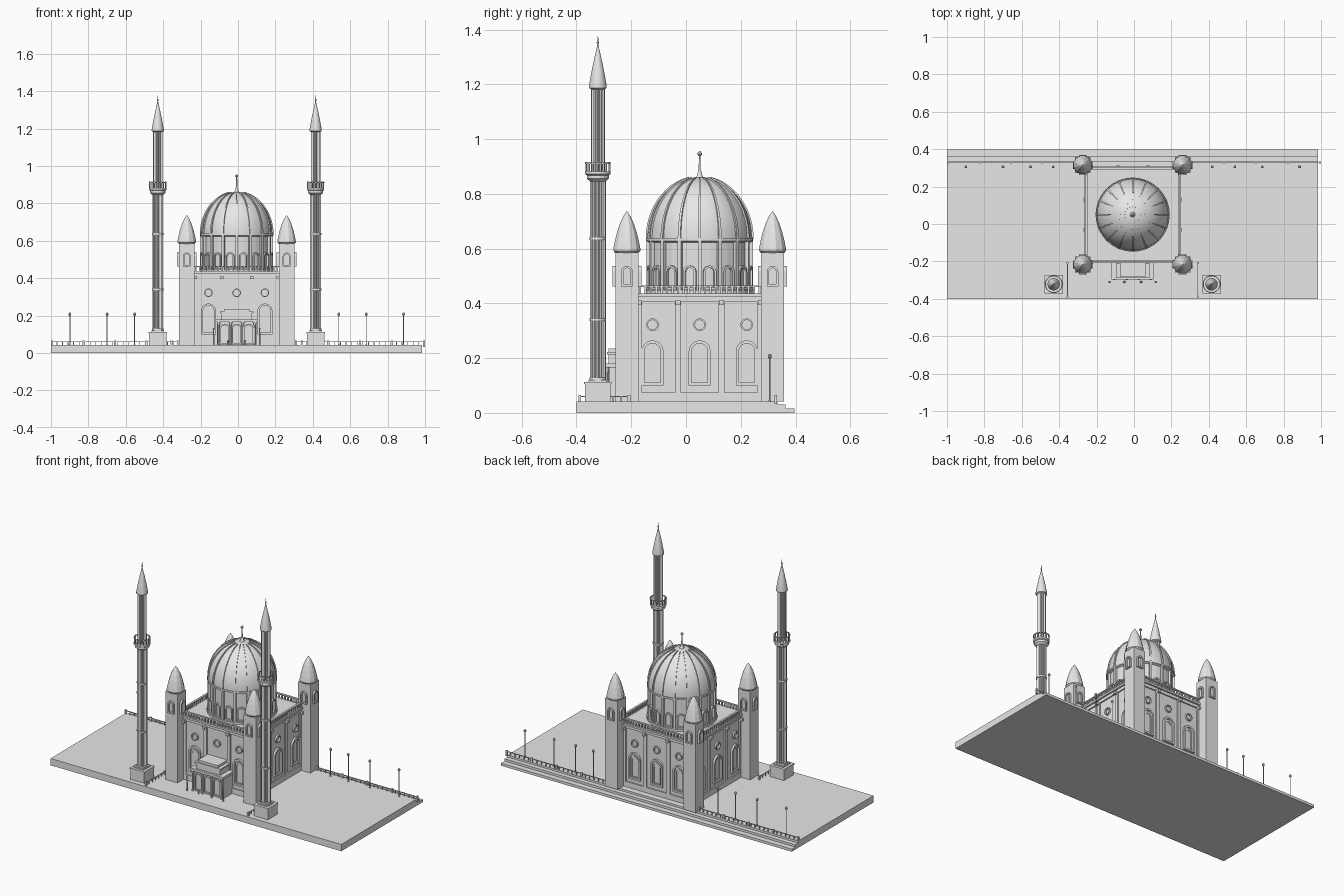
import bpy, bmesh, math
from mathutils import Matrix, Vector

if "Cube" in bpy.data.objects:
    bpy.data.objects.remove(bpy.data.objects["Cube"])

stone = bpy.data.materials.new("pale_grey_stone")
stone.use_nodes = True
GREY = (0.8, 0.8, 0.8, 1)
stone.diffuse_color = GREY
stone.node_tree.nodes["Principled BSDF"].inputs["Base Color"].default_value = GREY

CX, CY, GROUND, ROOF = -0.007, 0.05, 0.042, 0.436
CENTRE = Matrix.Translation((CX, CY, 0))
I = Matrix.Identity(4)


def turn(angle, base=CENTRE):
    return base @ Matrix.Rotation(angle, 4, 'Z')


def box(bm, x0, x1, y0, y1, z0, z1, m=I):
    size = Matrix.Diagonal((x1 - x0, y1 - y0, z1 - z0, 1))
    mid = Matrix.Translation(((x0 + x1) / 2, (y0 + y1) / 2, (z0 + z1) / 2))
    bmesh.ops.create_cube(bm, size=1, matrix=m @ mid @ size)


def bridge(bm, rings, loop=False):
    """Join rings of vertices with quads; close the ends unless looped."""
    n = len(rings[0])
    pairs = list(zip(rings, rings[1:] + rings[:1])) if loop else list(zip(rings, rings[1:]))
    for a, b in pairs:
        for i in range(n):
            j = (i + 1) % n
            bm.faces.new((a[i], a[j], b[j], b[i]))
    if not loop:
        bm.faces.new(rings[0])
        bm.faces.new(rings[-1])


def lathe(bm, profile, n, m=I, flute=1.0):
    """Solid of revolution; flute < 1 pulls every second side point inward."""
    rings = []
    for r, z in profile:
        ring = []
        for i in range(n):
            a = math.tau * (i + 0.5) / n
            q = r * (flute if i % 2 else 1)
            ring.append(bm.verts.new(m @ Vector((q * math.cos(a), q * math.sin(a), z))))
        rings.append(ring)
    bridge(bm, rings)


def outline(w, h, steps=10):
    r = w / 2
    arc = [(r * math.cos(math.pi * i / steps), h - r + r * math.sin(math.pi * i / steps))
           for i in range(steps + 1)]
    return [(r, 0)] + arc + [(-r, 0)]


def circle(r, n=20):
    return [(r * math.cos(math.tau * i / n), r * math.sin(math.tau * i / n)) for i in range(n)]


def frame(bm, outer, inner, x, y, z, depth, m):
    """Raised moulding between two outlines, facing -y of the matrix."""
    spots = ((outer, y), (outer, y - depth), (inner, y - depth), (inner, y))
    rings = [[bm.verts.new(m @ Vector((x + u, d, z + v))) for u, v in shape] for shape, d in spots]
    bridge(bm, rings, loop=True)


def arch(bm, w, h, t, x, y, z, depth, m):
    inner = [(u, v + (t if v == 0 else 0)) for u, v in outline(w - 2 * t, h - t)]
    frame(bm, outline(w, h), inner, x, y, z, depth, m)


def finish(name, bm, smooth=False):
    bmesh.ops.recalc_face_normals(bm, faces=bm.faces)
    mesh = bpy.data.meshes.new(name)
    bm.to_mesh(mesh)
    bm.free()
    mesh.materials.append(stone)
    ob = bpy.data.objects.new(name, mesh)
    bpy.context.collection.objects.link(ob)
    if smooth:
        bpy.ops.object.select_all(action='DESELECT')
        ob.select_set(True)
        bpy.context.view_layer.objects.active = ob
        bpy.ops.object.shade_smooth_by_angle(angle=math.radians(35))


def spread(a, b, step):
    n = max(1, round((b - a) / step))
    return [a + (b - a) * i / n for i in range(n + 1)]


# Terrace with steps down at the back
bm = bmesh.new()
for y0, y1, top in ((-0.4, 0.335, GROUND), (0.335, 0.363, 0.03), (0.363, 0.397, 0.016)):
    box(bm, -1, 0.985, y0, y1, 0, top)
finish("terrace", bm)

# Hall walls: core, bands, pilasters, windows
bm = bmesh.new()
box(bm, -0.24, 0.24, -0.24, 0.24, GROUND, ROOF, CENTRE)
box(bm, -0.258, 0.258, -0.258, 0.258, 0.424, ROOF, CENTRE)
for k in range(4):
    m = turn(k * math.pi / 2)
    box(bm, -0.24, 0.24, -0.248, -0.23, GROUND, 0.075, m)
    box(bm, -0.24, 0.24, -0.248, -0.23, 0.405, 0.43, m)
    for x in (-0.222, -0.08, 0.08, 0.222):
        box(bm, x - 0.011, x + 0.011, -0.248, -0.23, 0.07, 0.41, m)
        box(bm, x - 0.009, x + 0.009, -0.264, -0.23, 0.395, 0.412, m)
    side = 0.172 if k % 2 else 0.151
    for x in (-side, 0, side):
        frame(bm, circle(0.023), circle(0.017), x, -0.238, 0.322, 0.012, m)
        if k or x:
            arch(bm, 0.08, 0.165, 0.011, x, -0.238, 0.1, 0.014, m)
            arch(bm, 0.046, 0.13, 0.005, x, -0.238, 0.112, 0.006, m)
finish("hall_walls", bm)

# Roof balustrade
bm = bmesh.new()
for k in range(4):
    m = turn(k * math.pi / 2)
    box(bm, -0.225, 0.225, -0.254, -0.242, 0.459, 0.466, m)
    for x in spread(-0.218, 0.218, 0.02):
        box(bm, x - 0.004, x + 0.004, -0.252, -0.244, ROOF, 0.46, m)
finish("roof_balustrade", bm)

# Corner towers with pointed caps
towers, caps = bmesh.new(), bmesh.new()
cap = [(0.042, 0.582), (0.051, 0.592), (0.051, 0.6), (0.046, 0.625), (0.038, 0.657),
       (0.027, 0.69), (0.014, 0.718), (0.002, 0.736)]
for sx in (-1, 1):
    for sy in (-1, 1):
        spot = CENTRE @ Matrix.Translation((sx * 0.267, sy * 0.266, 0))
        box(towers, -0.042, 0.042, -0.042, 0.042, GROUND, 0.585, spot)
        for k in range(4):
            arch(towers, 0.042, 0.075, 0.008, 0, -0.041, 0.462, 0.012, turn(k * math.pi / 2, spot))
        lathe(caps, cap, 12, spot)
finish("corner_towers", towers)
finish("tower_caps", caps)

# Drum with arched windows and columns
bm = bmesh.new()
lathe(bm, [(0.198, ROOF), (0.198, 0.448), (0.182, 0.448), (0.182, 0.622), (0.196, 0.628),
           (0.196, 0.638), (0.18, 0.638)], 48, CENTRE)
for i in range(16):
    m = turn(math.tau * i / 16)
    box(bm, -0.007, 0.007, -0.195, -0.17, 0.445, 0.632, m)
    arch(bm, 0.048, 0.088, 0.008, 0, -0.175, 0.45, 0.018, turn(math.tau * (i + 0.5) / 16))
finish("dome_drum", bm)

# Dome, ribs and finial
DR, DZ, DH = 0.191, 0.636, 0.225
bm = bmesh.new()
lathe(bm, [(max(0.002, DR * math.cos(a)), DZ + DH * math.sin(a))
           for a in spread(0, math.pi / 2, 0.1)], 48, CENTRE)
finish("dome", bm, True)
bm = bmesh.new()
for i in range(16):
    m = turn(math.tau * i / 16)
    rings = []
    for a in spread(0, 1.35, 0.11):
        w = 0.0055 * (1 - a / 2)
        ring = [(x, -(DR + d) * math.cos(a), DZ + (DH + d) * math.sin(a))
                for x, d in ((-w, -0.004), (w, -0.004), (w, 0.006), (-w, 0.006))]
        rings.append([bm.verts.new(m @ Vector(p)) for p in ring])
    bridge(bm, rings)
finish("dome_ribs", bm)
bm = bmesh.new()
lathe(bm, [(0.016, 0.856), (0.01, 0.868), (0.004, 0.89), (0.003, 0.938), (0.008, 0.943),
           (0.008, 0.95), (0.002, 0.956)], 12, CENTRE)
finish("dome_finial", bm, True)

# Entrance porch with three arches
bm = bmesh.new()
box(bm, -0.105, 0.105, -0.33, -0.24, GROUND, 0.165, CENTRE)
box(bm, -0.112, 0.112, -0.346, -0.24, 0.165, 0.18, CENTRE)
box(bm, -0.083, 0.083, -0.333, -0.24, 0.18, 0.214, CENTRE)
box(bm, -0.089, 0.089, -0.339, -0.24, 0.214, 0.222, CENTRE)
box(bm, -0.068, 0.068, -0.333, -0.24, 0.222, 0.236, CENTRE)
for x in (-0.064, 0, 0.064):
    arch(bm, 0.058, 0.112, 0.008, x, -0.328, 0.045, 0.012, CENTRE)
for x in (-0.097, -0.032, 0.032, 0.097):
    lathe(bm, [(0.008, GROUND), (0.006, 0.055), (0.006, 0.15), (0.01, 0.165)], 10,
          CENTRE @ Matrix.Translation((x, -0.34, 0)))
finish("porch", bm)
bm = bmesh.new()
for x, top in ((-0.123, 0.125), (-0.045, 0.06), (0.045, 0.06), (0.123, 0.125)):
    lathe(bm, [(0.004, GROUND), (0.003, top), (0.007, top + 0.004), (0.004, top + 0.01)], 8,
          CENTRE @ Matrix.Translation((x, -0.36, 0)))
finish("porch_posts", bm)

# Minarets
bases, shafts, rails, spires = (bmesh.new() for _ in range(4))
for sx in (-1, 1):
    spot = Matrix.Translation((CX + sx * 0.422, -0.322, 0))
    box(bases, -0.047, 0.047, -0.047, 0.047, GROUND, 0.105, spot)
    box(bases, -0.05, 0.05, -0.05, 0.05, 0.105, 0.113, spot)
    box(bases, -0.034, 0.034, -0.034, 0.034, 0.113, 0.12, spot)
    lathe(shafts, [(0.029, 0.117), (0.029, 0.86)], 32, spot, 0.84)
    lathe(shafts, [(0.0255, 0.86), (0.0255, 1.188)], 32, spot, 0.84)
    for z in (0.125, 0.34, 0.637):
        lathe(shafts, [(0.031, z - 0.005), (0.031, z + 0.005)], 16, spot)
    # Balcony floor and railing
    lathe(rails, [(0.028, 0.845), (0.041, 0.856), (0.041, 0.868), (0.047, 0.872),
                  (0.047, 0.882), (0.02, 0.882)], 16, spot)
    for i in range(16):
        m = turn(math.tau * i / 16, spot)
        box(rails, -0.002, 0.002, -0.046, -0.042, 0.88, 0.917, m)
        box(rails, -0.0092, 0.0092, -0.047, -0.042, 0.909, 0.914, m)
    lathe(spires, [(0.025, 1.182), (0.033, 1.187), (0.033, 1.195), (0.023, 1.25), (0.013, 1.297),
                   (0.004, 1.335), (0.002, 1.345), (0.005, 1.353), (0.002, 1.361), (0.001, 1.377)], 16, spot)
finish("minaret_bases", bases)
finish("minaret_shafts", shafts)
finish("minaret_balconies", rails)
finish("minaret_spires", spires, True)


# Low fences along the back edge and beside the forecourt
def fence(bm, length, m):
    box(bm, 0, length, -0.002, 0.002, 0.058, 0.062, m)
    for x in spread(0.003, length - 0.003, 0.03):
        box(bm, x - 0.002, x + 0.002, -0.002, 0.002, GROUND - 0.01, 0.06, m)
    for x in spread(0.005, length - 0.005, 0.17):
        box(bm, x - 0.005, x + 0.005, -0.005, 0.005, GROUND - 0.01, 0.066, m)


bm = bmesh.new()
fence(bm, 0.685, Matrix.Translation((-1, 0.328, 0)))
fence(bm, 0.695, Matrix.Translation((0.305, 0.328, 0)))
for sx in (-1, 1):
    fence(bm, 0.19, turn(math.pi / 2, Matrix.Translation((CX + sx * 0.348, -0.393, 0))))
finish("fences", bm)

# Street lamps
bm = bmesh.new()
for sx in (-1, 1):
    for x in (0.425, 0.546, 0.693, 0.892):
        lathe(bm, [(0.006, GROUND), (0.0025, 0.05), (0.0025, 0.198), (0.007, 0.202),
                   (0.008, 0.21), (0.004, 0.216)], 8, Matrix.Translation((CX + sx * x, 0.306, 0)))
finish("street_lamps", bm)
